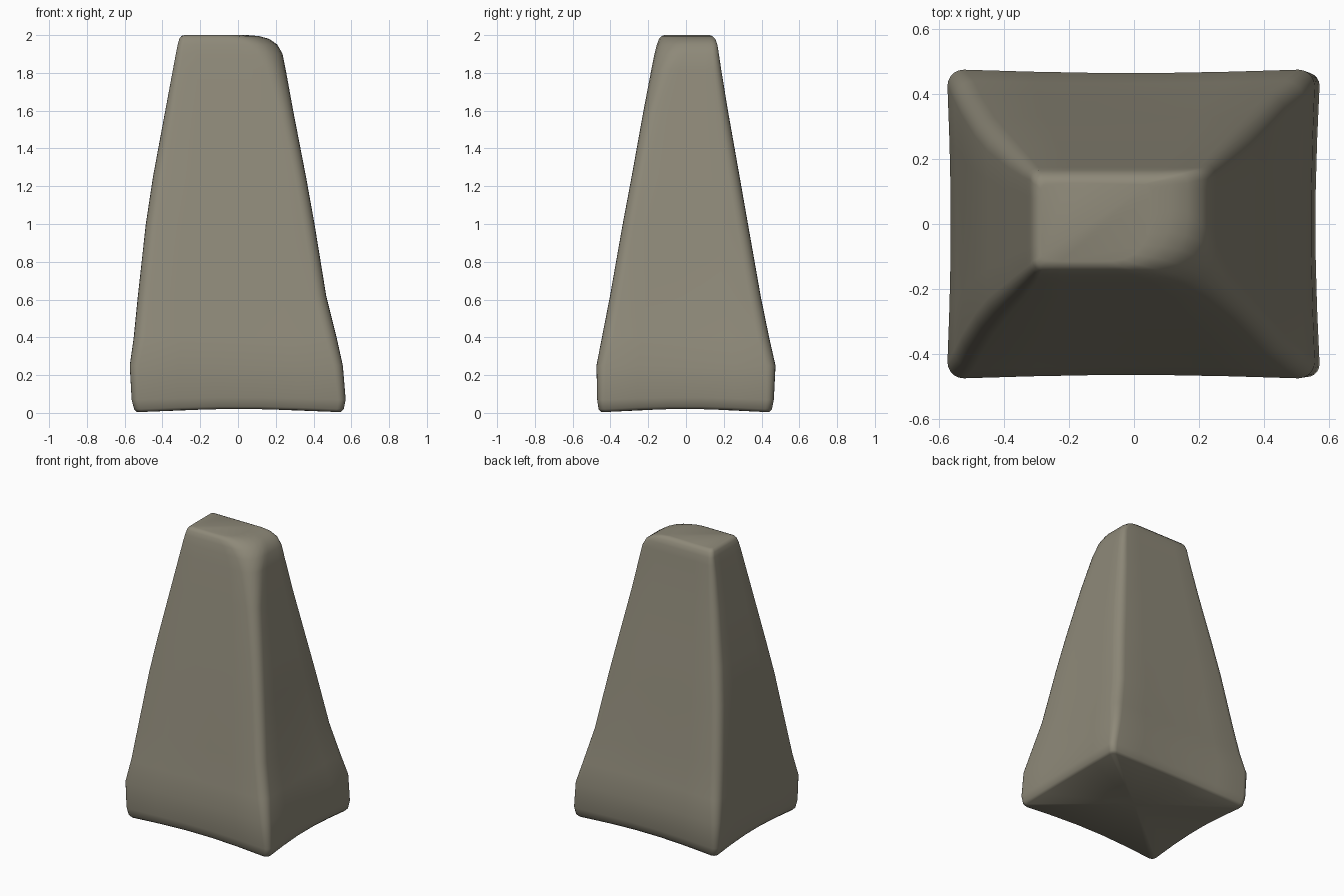
import bpy
import bmesh
import math

cube = bpy.data.objects.get("Cube")
if cube:
    bpy.data.objects.remove(cube, do_unlink=True)

# One weathered stone colour
stone = bpy.data.materials.new("warm grey stone")
colour = (0.27, 0.25, 0.19, 1)
stone.diffuse_color = colour
stone.use_nodes = True
bsdf = stone.node_tree.nodes["Principled BSDF"]
bsdf.inputs["Base Color"].default_value = colour
bsdf.inputs["Roughness"].default_value = 0.8

# Levels: z, left x, right x, front y, back y, corner radius, worn corner radius
LEVELS = [
    (0.005, -.535, .545, -.45, .44, .03, .03),
    (0.02, -.55, .56, -.463, .455, .035, .035),
    (0.07, -.563, .57, -.47, .465, .04, .04),
    (0.25, -.573, .555, -.474, .474, .05, .05),
    (0.40, -.552, .522, -.445, .44, .06, .06),
    (0.62, -.53, .467, -.402, .395, .06, .06),
    (1.00, -.488, .405, -.335, .328, .06, .06),
    (1.25, -.45, .36, -.288, .284, .06, .06),
    (1.60, -.385, .292, -.225, .222, .05, .07),
    (1.82, -.344, .252, -.183, .186, .04, .10),
    (1.90, -.329, .236, -.167, .174, .035, .13),
    (1.95, -.319, .208, -.154, .166, .03, .15),
    (1.98, -.311, .165, -.143, .155, .03, .16),
    (1.995, -.30, .11, -.13, .14, .02, .15),
    (2.00, -.285, .05, -.115, .125, .02, .12),
]
ARC, SIDE = 5, 5


def ring(z, left, right, front, back, r, worn):
    """Rounded rectangle with gently hollowed sides, as a list of points."""
    corners = [(right, front, -1, 1, worn, -90), (right, back, -1, -1, r, 0),
               (left, back, 1, -1, r, 90), (left, front, 1, 1, r, 180)]
    arcs = []
    for x, y, sx, sy, rad, start in corners:
        cx, cy = x + sx * rad, y + sy * rad
        arcs.append([(cx + rad * math.cos(a), cy + rad * math.sin(a))
                     for a in (math.radians(start + 90 * i / ARC) for i in range(ARC + 1))])
    hollow = 0.014 * max(0, 1 - z)
    lift = 0.016 * max(0, 1 - z * 5)
    points = []
    for k, arc in enumerate(arcs):
        points += [(x, y, z) for x, y in arc]
        (ax, ay), (bx, by) = arc[-1], arcs[(k + 1) % 4][0]
        length = math.hypot(bx - ax, by - ay)
        nx, ny = (ay - by) / length, (bx - ax) / length
        for i in range(1, SIDE):
            t = i / SIDE
            s = math.sin(math.pi * t)
            points.append((ax + (bx - ax) * t + nx * hollow * s,
                           ay + (by - ay) * t + ny * hollow * s, z + lift * s))
    return points


# Tapered stone block, lofted through the levels
bm = bmesh.new()
rings = [[bm.verts.new(p) for p in ring(*level)] for level in LEVELS]
count = len(rings[0])
for lower, upper in zip(rings, rings[1:]):
    for i in range(count):
        j = (i + 1) % count
        bm.faces.new((lower[i], lower[j], upper[j], upper[i]))

# Top cap, and underside hollowed slightly towards its centre
bm.faces.new(rings[-1])
centre = bm.verts.new((0, 0, 0.025))
for i in range(count):
    bm.faces.new((rings[0][(i + 1) % count], rings[0][i], centre))
bmesh.ops.recalc_face_normals(bm, faces=bm.faces)

mesh = bpy.data.meshes.new("stone_block")
bm.to_mesh(mesh)
bm.free()
mesh.materials.append(stone)
block = bpy.data.objects.new("stone_block", mesh)
bpy.context.collection.objects.link(block)
for poly in mesh.polygons:
    poly.use_smooth = True
